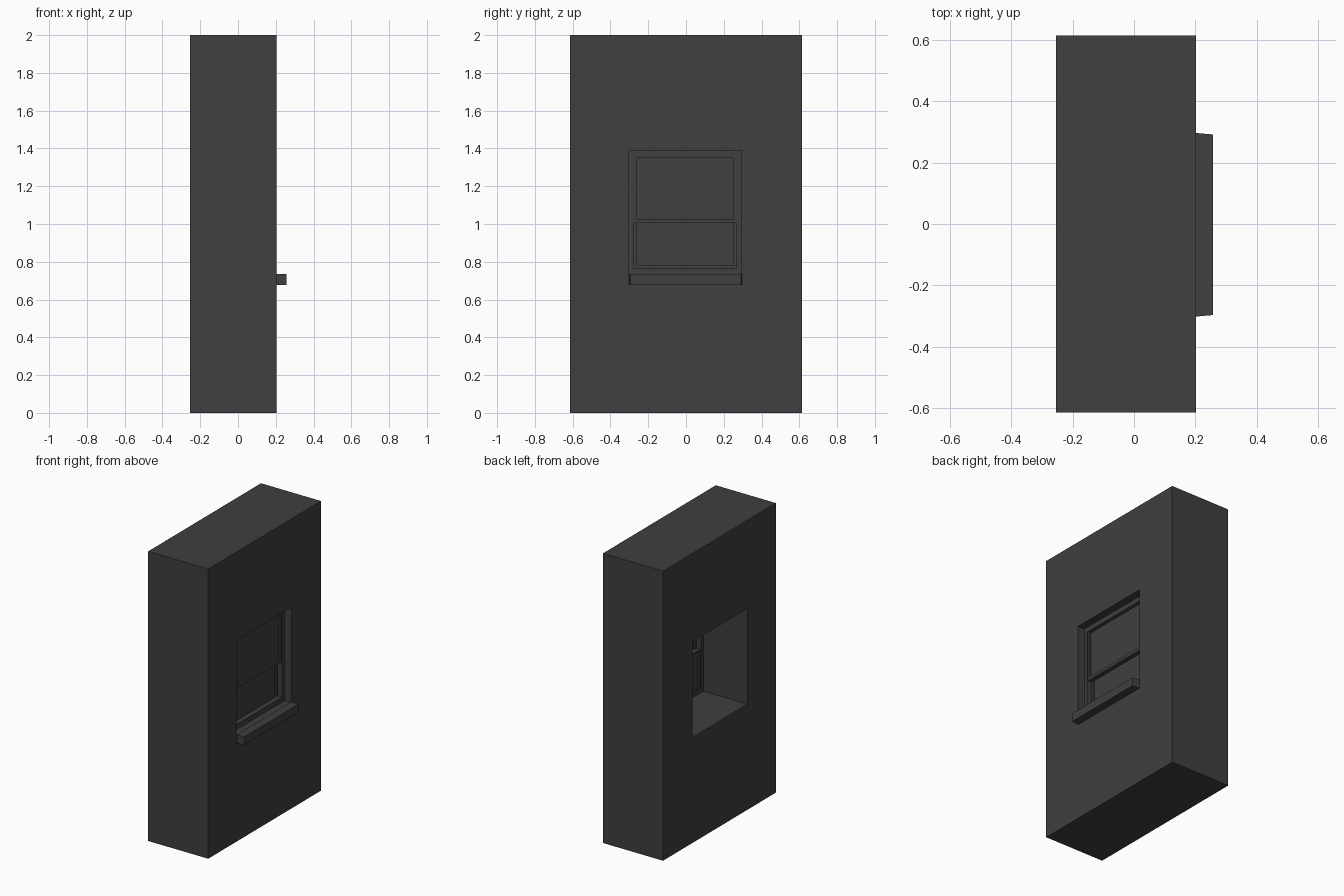
import bpy
import bmesh

cube = bpy.data.objects.get("Cube")
if cube:
    bpy.data.objects.remove(cube)

grey = bpy.data.materials.new("dark_grey")
grey.use_nodes = True
colour = (0.05, 0.05, 0.05, 1)
grey.diffuse_color = colour
grey.node_tree.nodes["Principled BSDF"].inputs["Base Color"].default_value = colour


def finish(name, bm):
    bmesh.ops.recalc_face_normals(bm, faces=bm.faces)
    mesh = bpy.data.meshes.new(name)
    bm.to_mesh(mesh)
    bm.free()
    mesh.materials.append(grey)
    obj = bpy.data.objects.new(name, mesh)
    bpy.context.collection.objects.link(obj)
    return obj


def corners(bm, x, rect):
    y0, y1, z0, z1 = rect
    return [bm.verts.new((x, y, z)) for y, z in ((y0, z0), (y1, z0), (y1, z1), (y0, z1))]


def ring(name, x0, x1, outer, inner):
    """Rectangular frame in the yz plane, from x0 to x1."""
    bm = bmesh.new()
    loops = [corners(bm, x0, outer), corners(bm, x1, outer),
             corners(bm, x1, inner), corners(bm, x0, inner)]
    for i in range(4):
        a, b = loops[i], loops[(i + 1) % 4]
        for j in range(4):
            k = (j + 1) % 4
            bm.faces.new((a[j], a[k], b[k], b[j]))
    return finish(name, bm)


def block(name, x0, x1, rect, taper=0.0):
    """Box from x0 to x1, its far end narrowed in y by the taper."""
    bm = bmesh.new()
    y0, y1, z0, z1 = rect
    a = corners(bm, x0, rect)
    b = corners(bm, x1, (y0 + taper, y1 - taper, z0, z1))
    bm.faces.new(a)
    bm.faces.new(b)
    for j in range(4):
        k = (j + 1) % 4
        bm.faces.new((a[j], a[k], b[k], b[j]))
    return finish(name, bm)


# Thick wall with a window opening through it
opening = (-0.305, 0.295, 0.73, 1.39)
ring("wall", -0.255, 0.203, (-0.615, 0.615, 0, 2), opening)

# Window frame set back from the outer face
frame_inner = (-0.278, 0.267, 0.765, 1.357)
ring("window_frame", 0.08, 0.15, opening, frame_inner)

# Two sliding sashes with opaque panes, the upper one outermost
y0, y1, z0, z1 = frame_inner
for name, x, low, high in (("upper_sash", 0.115, 1.005, z1), ("lower_sash", 0.085, z0, 1.027)):
    rail = 0.016
    pane = (y0 + rail, y1 - rail, low + rail, high - rail / 2)
    if name == "upper_sash":
        pane = (y0 + rail, y1 - rail, low + 0.022, high - 0.008)
    ring(name, x, x + 0.03, (y0, y1, low, high), pane)
    block(name + "_pane", x + 0.011, x + 0.019, pane)

# Projecting sill below the opening
block("sill", 0.2, 0.257, (-0.302, 0.297, 0.677, 0.735), 0.005)
